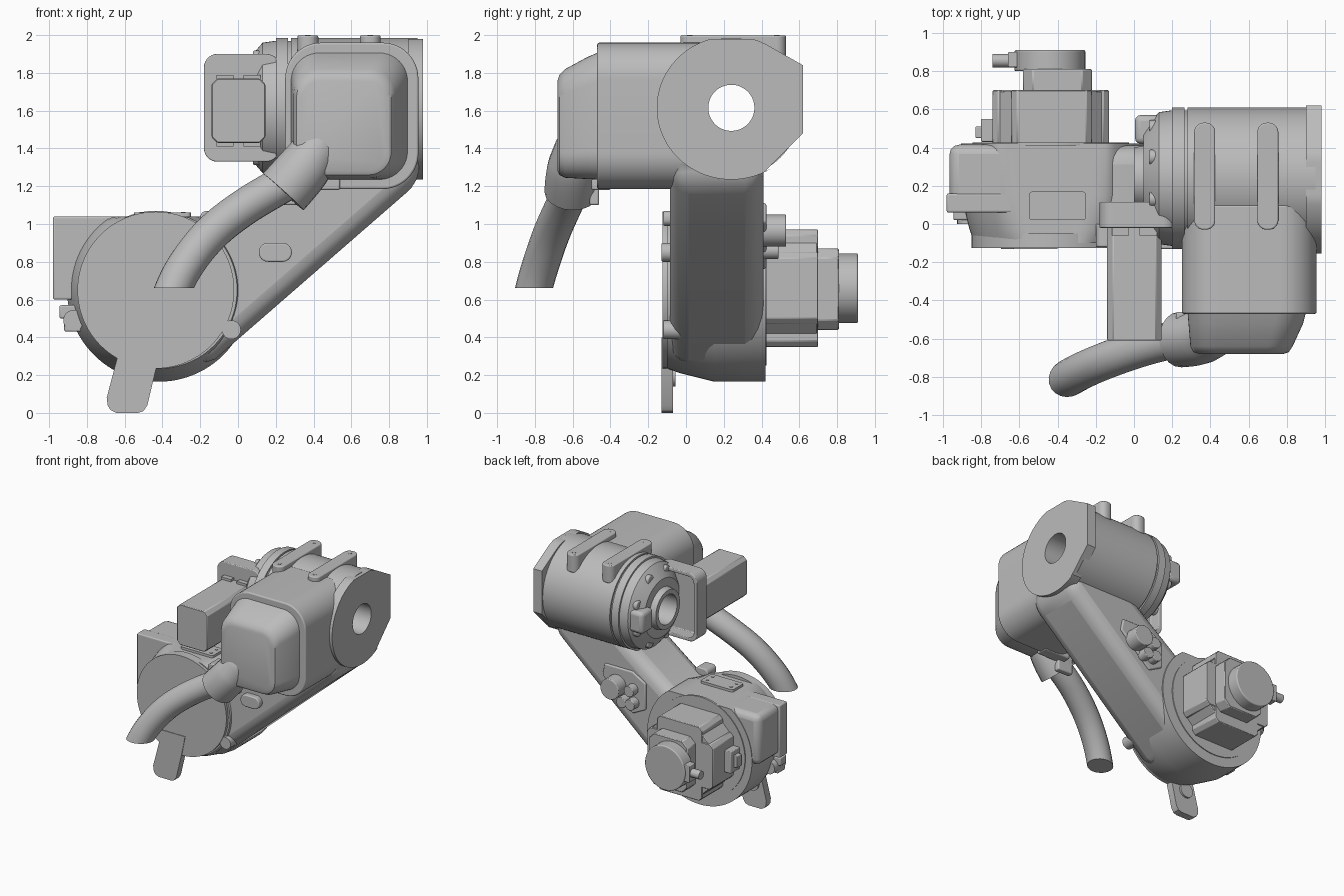
import bpy, bmesh
from math import sin, cos, pi, radians
from mathutils import Vector

cube = bpy.data.objects.get("Cube")
if cube:
    bpy.data.objects.remove(cube)

grey = bpy.data.materials.new("cast_grey")
grey.use_nodes = True
grey.diffuse_color = (0.5, 0.5, 0.5, 1)
grey.node_tree.nodes["Principled BSDF"].inputs["Base Color"].default_value = grey.diffuse_color
parts = []


def finish(name, mesh, bevel=0, segments=3):
    obj = bpy.data.objects.new(name, mesh)
    bpy.context.scene.collection.objects.link(obj)
    mesh.materials.clear()
    mesh.materials.append(grey)
    if bevel:
        mod = obj.modifiers.new("rounding", "BEVEL")
        mod.width, mod.segments = bevel, segments
        mod.limit_method, mod.angle_limit = "ANGLE", radians(35)
    parts.append(obj)
    return obj


# A section is (position on axis, outline); outlines use the other two axes
PLACE = {"x": lambda t, a, b: (t, a, b),
         "y": lambda t, a, b: (a, t, b),
         "z": lambda t, a, b: (a, b, t)}


def loft(name, axis, sections, bevel=0, segments=3, closed=False):
    bm = bmesh.new()
    rings = [[bm.verts.new(PLACE[axis](t, *p)) for p in pts] for t, pts in sections]
    n = len(rings[0])
    pairs = list(zip(rings, rings[1:])) + ([(rings[-1], rings[0])] if closed else [])
    for r, s in pairs:
        for i in range(n):
            j = (i + 1) % n
            bm.faces.new((r[i], r[j], s[j], s[i]))
    if not closed:
        bm.faces.new(rings[0])
        bm.faces.new(rings[-1])
    bmesh.ops.recalc_face_normals(bm, faces=bm.faces)
    mesh = bpy.data.meshes.new(name)
    bm.to_mesh(mesh)
    bm.free()
    return finish(name, mesh, bevel, segments)


def prism(name, axis, pts, lo, hi, bevel=0, segments=3):
    return loft(name, axis, [(lo, pts), (hi, pts)], bevel, segments)


def circle(c, r, n=64):
    return [(c[0] + r * cos(2 * pi * i / n), c[1] + r * sin(2 * pi * i / n)) for i in range(n)]


def rounded(a0, a1, b0, b1, r, steps=8):
    pts = []
    corners = ((a1 - r, b1 - r), (a0 + r, b1 - r), (a0 + r, b0 + r), (a1 - r, b0 + r))
    for k, (a, b) in enumerate(corners):
        for i in range(steps + 1):
            t = pi / 2 * (k + i / steps)
            pts.append((a + r * cos(t), b + r * sin(t)))
    return pts


def chamfered(a0, a1, b0, b1, c):
    return rounded(a0, a1, b0, b1, c, 1)


def box(name, x, y, z, bevel=0):
    return prism(name, "z", [(x[0], y[0]), (x[1], y[0]), (x[1], y[1]), (x[0], y[1])], *z, bevel)


def tube(name, points):
    curve = bpy.data.curves.new(name, "CURVE")
    curve.dimensions, curve.bevel_depth = "3D", 1
    curve.bevel_resolution, curve.use_fill_caps = 8, True
    spline = curve.splines.new("NURBS")
    spline.points.add(len(points) - 1)
    for p, (co, r) in zip(spline.points, points):
        p.co, p.radius = (*co, 1), r
    spline.use_endpoint_u, spline.order_u, spline.resolution_u = True, 3, 10
    temp = bpy.data.objects.new(name + "_path", curve)
    bpy.context.scene.collection.objects.link(temp)
    deps = bpy.context.evaluated_depsgraph_get()
    mesh = bpy.data.meshes.new_from_object(temp.evaluated_get(deps))
    bpy.data.objects.remove(temp)
    return finish(name, mesh)


# Lower joint: flat-topped drum, side block, front cover and lugs
drum = (-0.42, 0.65)


def drum_outline(r):
    return [(x, min(z, 1.04)) for x, z in circle(drum, r, 96)]


loft("lower_joint_drum", "y", [(-0.1, drum_outline(0.415)), (-0.03, drum_outline(0.44)),
                               (0.15, drum_outline(0.485)), (0.42, drum_outline(0.485))])
box("joint_side_block", (-0.965, -0.5), (0.07, 0.415), (0.62, 1.038), 0.05)
box("side_block_rim", (-0.98, -0.5), (0.06, 0.16), (0.6, 1.04), 0.01)
prism("front_cover", "y", circle((-0.435, 0.65), 0.415, 96), -0.125, -0.05)
prism("cover_lobe", "y", circle((-0.035, 0.44), 0.05, 24), -0.12, 0.02)
prism("stop_foot", "y", [(-0.63, 0.4), (-0.64, 0.29), (-0.695, 0.08), (-0.69, 0.04), (-0.675, 0.015),
                         (-0.645, 0), (-0.53, 0), (-0.5, 0.01), (-0.48, 0.04), (-0.43, 0.25),
                         (-0.4, 0.4)], -0.13, -0.07)
prism("foot_rib", "y", circle((-0.57, 0.2), 0.06, 24), -0.08, -0.055)
prism("side_plug", "y", circle((-0.87, 0.49), 0.055, 24), 0.0, 0.15)
box("side_plug_collar", (-0.92, -0.83), (0.0, 0.1), (0.43, 0.5), 0.01)
box("side_plug_stem", (-0.945, -0.85), (0.02, 0.1), (0.5, 0.57), 0.01)
prism("top_plate", "z", rounded(-0.55, -0.25, 0.02, 0.17, 0.02), 1.03, 1.06)
for x in (-0.51, -0.29):
    for y in (0.06, 0.13):
        prism("top_plate_bolt", "z", circle((x, y), 0.012, 12), 1.05, 1.064)

# Slanted arm between the joints
prism("arm", "y", [(-0.25, 0.24), (-0.12, 0.285), (0.96, 1.225), (0.96, 1.42), (0.4, 1.42), (0.2, 1.26),
                   (-0.12, 1.02), (-0.4, 0.98), (-0.4, 0.45)], -0.085, 0.41, 0.1, 4)
prism("arm_pad", "y", rounded(0.11, 0.285, 0.8, 0.9, 0.049), -0.13, -0.06, 0.008)
prism("arm_pad_upper", "y", rounded(-0.2, -0.08, 0.99, 1.07, 0.035), -0.12, 0.0, 0.008)

# Rear drive motor with a cross-shaped body
prism("motor_mount_disc", "y", circle((-0.435, 0.66), 0.41), 0.41, 0.427)
prism("rear_motor_body", "y", chamfered(-0.64, -0.22, 0.35, 0.97, 0.03), 0.42, 0.7, 0.005, 1)
prism("rear_motor_sides", "y", chamfered(-0.74, -0.13, 0.47, 0.85, 0.03), 0.42, 0.7, 0.005, 1)
prism("rear_motor_core", "y", chamfered(-0.71, -0.16, 0.38, 0.94, 0.1), 0.42, 0.695, 0.005, 1)
prism("rear_motor_rear", "y", chamfered(-0.58, -0.22, 0.44, 0.87, 0.05), 0.69, 0.81, 0.006, 1)
prism("rear_motor_cap", "y", circle((-0.44, 0.66), 0.185), 0.8, 0.91, 0.008)
box("cap_connector_base", (-0.66, -0.5), (0.82, 0.9), (0.59, 0.73), 0.006)
prism("cap_connector", "x", circle((0.855, 0.66), 0.035, 24), -0.74, -0.6)
box("motor_connector", (-0.8, -0.7), (0.43, 0.55), (0.57, 0.75), 0.006)
box("motor_connector_tip", (-0.83, -0.78), (0.45, 0.51), (0.61, 0.71), 0.006)

# Cable connector panel on the back of the arm
prism("connector_panel", "y", [(0.08, 0.82), (0.2, 0.76), (0.48, 1.01), (0.46, 1.11), (0.2, 1.11),
                               (0.08, 1.04)], 0.34, 0.425, 0.01)
prism("large_connector", "y", circle((0.34, 0.965), 0.085, 32), 0.4, 0.53, 0.006)
for x, z in ((0.19, 0.97), (0.18, 0.86), (0.26, 0.86)):
    prism("small_connector", "y", circle((x, z), 0.045, 24), 0.4, 0.49, 0.005)

# Upper joint: hollow barrel along x with a stepped cover
axle = (0.24, 1.615)
profile = [(0.95, 0.122), (0.95, 0.37), (0.28, 0.37), (0.28, 0.355), (0.265, 0.355), (0.265, 0.37),
           (0.2, 0.37), (0.2, 0.355), (0.13, 0.345), (0.1, 0.31), (0.05, 0.24), (0.05, 0.17),
           (0.0, 0.16), (0.0, 0.122)]
loft("upper_joint_barrel", "x", [(x, circle(axle, r, 96)) for x, r in profile], closed=True)
for i in range(8):
    t = 2 * pi * (i + 0.5) / 8
    y, z = axle[0] + 0.285 * cos(t), axle[1] + 0.285 * sin(t)
    prism("cover_boss", "x", circle((y, z), 0.04, 20), 0.08, 0.15, 0.008)
box("cover_lug", (0.005, 0.14), (0.42, 0.57), (1.52, 1.7), 0.03)

# Wrist flange: disc with a flat rear edge and a through hole
arc = [(axle[0] + 0.395 * cos(t), min(1.98, axle[1] + 0.38 * sin(t)))
       for t in (radians(62 + 240 * i / 60) for i in range(61))]
flange = prism("end_flange", "x", arc + [(0.42, 1.28), (0.62, 1.48), (0.62, 1.84)], 0.9, 0.98)
cutter = prism("flange_hole_cutter", "x", circle(axle, 0.122, 96), 0.8, 1.1)
parts.remove(cutter)
cutter.hide_render = cutter.hide_viewport = True
hole = flange.modifiers.new("hole", "BOOLEAN")
hole.object, hole.operation, hole.solver = cutter, "DIFFERENCE", "EXACT"

# Lifting straps over the barrel
for x in (0.37, 0.70):
    prism("top_strap", "z", rounded(x - 0.055, x + 0.055, -0.03, 0.53, 0.05), 1.85, 1.998, 0.008)
    for y in (0.02, 0.48):
        prism("strap_bolt", "z", circle((x, y), 0.015, 12), 1.99, 2.0)

# Front gear housing and its domed cover
prism("front_housing", "y", rounded(0.25, 0.955, 1.185, 1.96, 0.19, 12), -0.47, 0.1, 0.01)
loft("housing_dome", "y", [(-0.46, rounded(0.28, 0.9, 1.235, 1.91, 0.15, 10)),
                           (-0.52, rounded(0.285, 0.885, 1.238, 1.885, 0.15, 10)),
                           (-0.64, rounded(0.295, 0.83, 1.245, 1.82, 0.13, 10)),
                           (-0.67, rounded(0.31, 0.81, 1.26, 1.79, 0.12, 10)),
                           (-0.68, rounded(0.34, 0.78, 1.28, 1.76, 0.1, 10))])
box("fitting_bracket", (0.22, 0.36), (-0.51, -0.46), (1.1, 1.3), 0.01)
box("housing_lip", (0.3, 0.54), (-0.5, -0.4), (1.18, 1.24), 0.01)

# Side motor on its pocketed mounting plate
plate = rounded(-0.18, 0.22, 1.33, 1.9, 0.07)
pocket = rounded(-0.15, 0.19, 1.36, 1.87, 0.05)
loft("side_motor_plate", "y", [(-0.02, plate), (0.115, plate), (0.115, pocket), (0.02, pocket)], 0.006)
prism("side_motor", "y", chamfered(-0.14, 0.145, 1.43, 1.77, 0.03), -0.61, 0.0, 0.005, 1)
for x in (-0.07, 0.075):
    for z in (1.43, 1.77):
        box("motor_clip", (x - 0.045, x + 0.045), (-0.06, -0.01), (z - 0.02, z + 0.02))

# Hose fitting and the hose, cut level at its lower end
tube("hose_fitting", [((0.24, -0.605, 1.17), 0.145), ((0.33, -0.6, 1.27), 0.145),
                      ((0.39, -0.58, 1.35), 0.135), ((0.45, -0.56, 1.44), 0.12),
                      ((0.5, -0.53, 1.53), 0.05)])
hose = tube("hose", [((0.34, -0.59, 1.27), 0.098), ((0.2, -0.605, 1.19), 0.098),
                     ((0.03, -0.65, 1.09), 0.098), ((-0.14, -0.71, 0.96), 0.098),
                     ((-0.27, -0.765, 0.8), 0.098), ((-0.35, -0.81, 0.65), 0.098),
                     ((-0.42, -0.85, 0.45), 0.098)])
bm = bmesh.new()
bm.from_mesh(hose.data)
bmesh.ops.remove_doubles(bm, verts=bm.verts, dist=0.0001)
cut = bmesh.ops.bisect_plane(bm, geom=bm.verts[:] + bm.edges[:] + bm.faces[:],
                             plane_co=Vector((0, 0, 0.66)), plane_no=Vector((0, 0, 1)), clear_inner=True)
bmesh.ops.holes_fill(bm, edges=[e for e in cut["geom_cut"] if isinstance(e, bmesh.types.BMEdge)])
bm.to_mesh(hose.data)
bm.free()

# Smooth curved faces, keep edges crisp
bpy.ops.object.select_all(action="DESELECT")
for obj in parts:
    obj.select_set(True)
bpy.context.view_layer.objects.active = parts[0]
bpy.ops.object.shade_smooth_by_angle(angle=radians(35))
